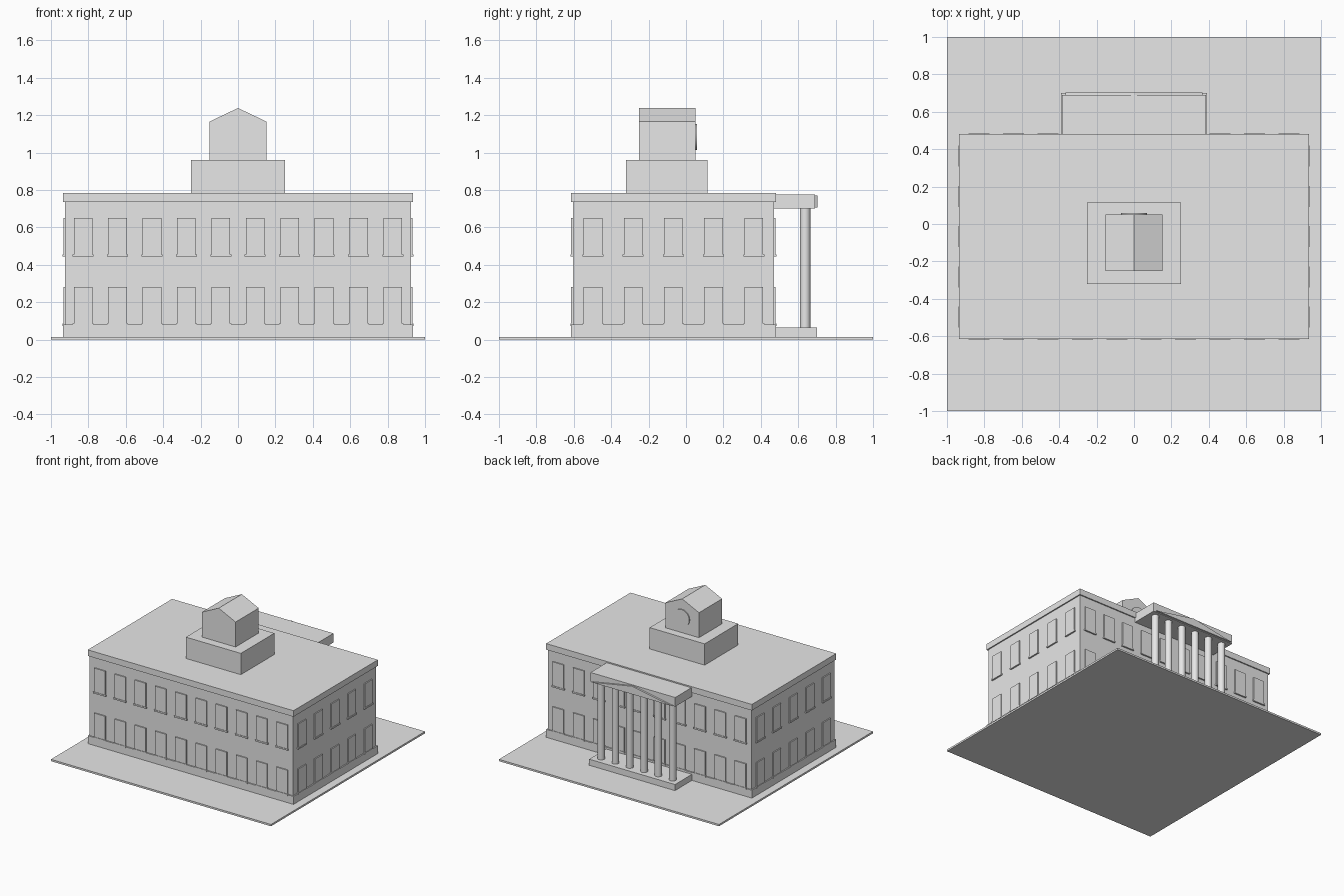
import bpy
import bmesh
from math import pi, radians
from mathutils import Matrix

old = bpy.data.objects.get("Cube")
if old:
    bpy.data.objects.remove(old, do_unlink=True)

stone = bpy.data.materials.new("light_grey_stone")
stone.use_nodes = True
GREY = (0.8, 0.8, 0.8, 1.0)
stone.diffuse_color = GREY
stone.node_tree.nodes["Principled BSDF"].inputs["Base Color"].default_value = GREY


def finish(name, bm):
    bmesh.ops.recalc_face_normals(bm, faces=bm.faces[:])
    mesh = bpy.data.meshes.new(name)
    bm.to_mesh(mesh)
    bm.free()
    mesh.materials.append(stone)
    obj = bpy.data.objects.new(name, mesh)
    bpy.context.collection.objects.link(obj)
    return obj


def add_box(bm, x, y, z):
    """Box from three (low, high) ranges."""
    size = Matrix.Diagonal((x[1] - x[0], y[1] - y[0], z[1] - z[0], 1))
    mid = Matrix.Translation((sum(x) / 2, sum(y) / 2, sum(z) / 2))
    bmesh.ops.create_cube(bm, size=1, matrix=mid @ size)


def box(name, half_x, y, z):
    bm = bmesh.new()
    add_box(bm, (-half_x, half_x), y, z)
    return finish(name, bm)


def prism(name, profile, y0, y1):
    """Extrude an x-z profile along y."""
    bm = bmesh.new()
    face = bm.faces.new([bm.verts.new((x, y0, z)) for x, z in profile])
    new = bmesh.ops.extrude_face_region(bm, geom=[face])["geom"]
    verts = [v for v in new if isinstance(v, bmesh.types.BMVert)]
    bmesh.ops.translate(bm, verts=verts, vec=(0, y1 - y0, 0))
    return finish(name, bm)


def cylinder(name, radius, length, sides, matrix):
    bm = bmesh.new()
    bmesh.ops.create_cone(bm, cap_ends=True, segments=sides, radius1=radius,
                          radius2=radius, depth=length, matrix=matrix)
    obj = finish(name, bm)
    bpy.ops.object.select_all(action="DESELECT")
    obj.select_set(True)
    bpy.context.view_layer.objects.active = obj
    bpy.ops.object.shade_smooth_by_angle(angle=radians(40))
    return obj


# Ground plate and main block
FRONT, BACK, SIDE = -0.605, 0.47, 0.925
box("ground_plate", 1.0, (-1, 1), (0, 0.015))
box("plinth", 0.935, (-0.615, 0.48), (0.015, 0.08))
box("main_walls", SIDE, (FRONT, BACK), (0.08, 0.735))
box("roof_cornice", 0.935, (-0.615, 0.48), (0.735, 0.785))

# Windows with sills: laid out per wall as (position along wall, outward offset)
FLOORS = (0.085, 0.455)


def window_row(name, centres, place):
    bm = bmesh.new()
    for c in centres:
        for z in FLOORS:
            for half, out, low, high in ((0.05, 0.009, z, z + 0.195),
                                         (0.056, 0.013, z - 0.012, z)):
                x, y = place(c - half, c + half, out)
                add_box(bm, x, y, (low, high))
    finish(name, bm)


long_rows = [(i - 4.5) * 0.184 for i in range(10)]
short_rows = [(FRONT + BACK) / 2 + (i - 2) * 0.215 for i in range(5)]
window_row("front_windows", long_rows, lambda a, b, o: ((a, b), (FRONT - o, FRONT + 0.01)))
window_row("back_windows", long_rows, lambda a, b, o: ((a, b), (BACK - 0.01, BACK + o)))
window_row("left_windows", short_rows, lambda a, b, o: ((SIDE - 0.01, SIDE + o), (a, b)))
window_row("right_windows", short_rows, lambda a, b, o: ((-SIDE - o, -SIDE + 0.01), (a, b)))

# Rear portico
box("portico_step", 0.39, (0.47, 0.70), (0.015, 0.065))
box("portico_roof", 0.385, (0.47, 0.69), (0.70, 0.775))
prism("portico_pediment", [(-0.365, 0.705), (0.365, 0.705), (0, 0.77)], 0.685, 0.704)
for i in range(6):
    at = Matrix.Translation(((i - 2.5) * 0.13, 0.637, 0.3825))
    cylinder(f"portico_column_{i + 1}", 0.028, 0.635, 16, at)

# Clock tower with gable roof
box("tower_base", 0.25, (-0.32, 0.115), (0.785, 0.96))
prism("tower", [(-0.153, 0.96), (0.153, 0.96), (0.153, 1.165),
                (0, 1.238), (-0.153, 1.165)], -0.25, 0.05)
face_on = Matrix.Translation((0, 0.052, 1.083)) @ Matrix.Rotation(pi / 2, 4, "X")
cylinder("clock_face", 0.07, 0.012, 24, face_on)
